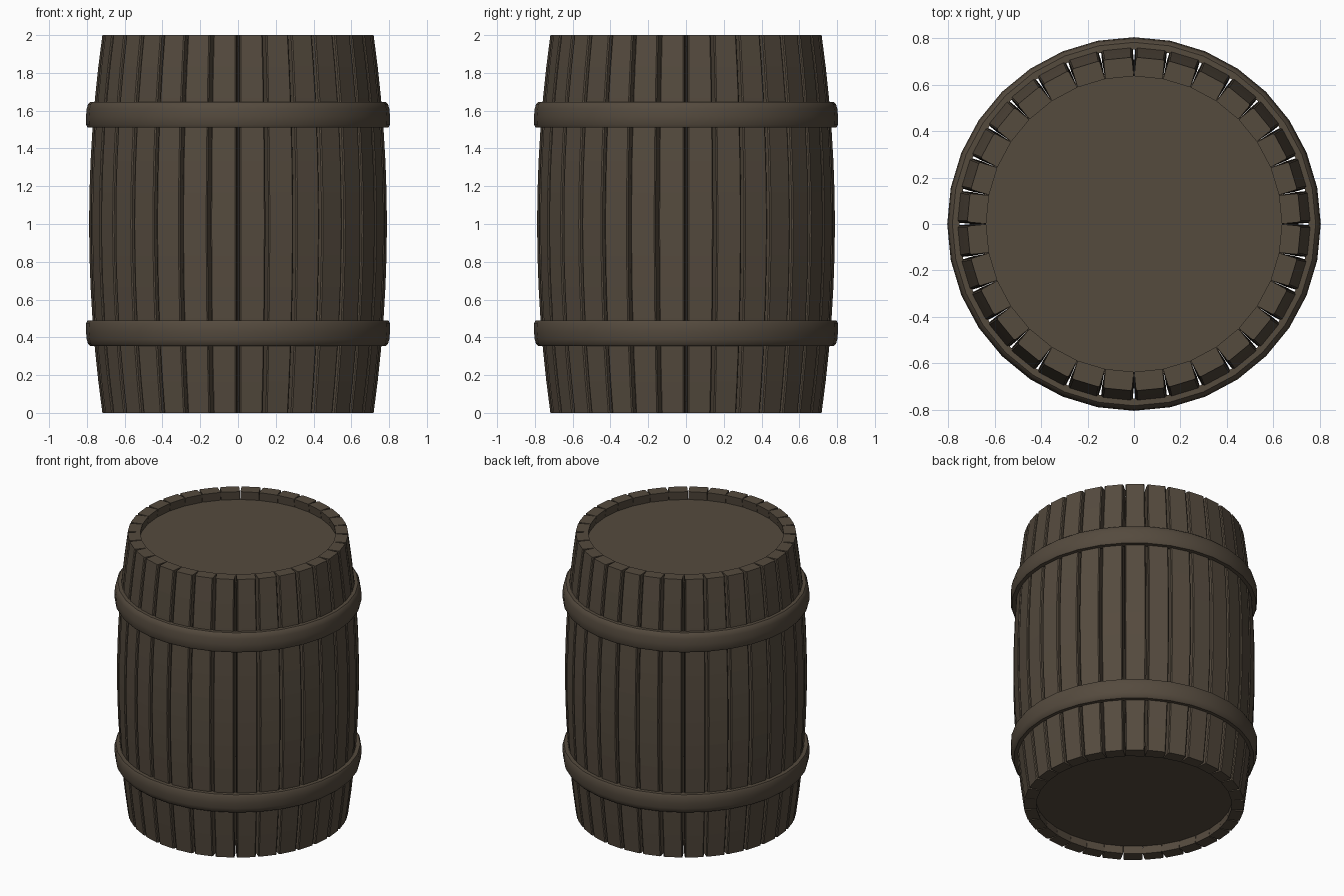
import bpy, bmesh, math
from mathutils import Matrix

if "Cube" in bpy.data.objects:
    bpy.data.objects.remove(bpy.data.objects["Cube"])

SIDES = 32
STEP = 2 * math.pi / SIDES

wood = bpy.data.materials.new("dark brown wood")
wood.diffuse_color = (0.090, 0.069, 0.048, 1)
wood.use_nodes = True
wood.node_tree.nodes["Principled BSDF"].inputs["Base Color"].default_value = wood.diffuse_color


def finish(name, bm):
    bmesh.ops.recalc_face_normals(bm, faces=bm.faces)
    mesh = bpy.data.meshes.new(name)
    bm.to_mesh(mesh)
    bm.free()
    obj = bpy.data.objects.new(name, mesh)
    bpy.context.collection.objects.link(obj)
    mesh.materials.append(wood)
    return obj


def bulge(z):
    # outer face distance of the staves at height z
    return 0.786 - 0.070 * (z - 1) ** 2


# staves: bowed planks with narrow wedge gaps between their outer edges
def add_stave(bm, angle, rows=12):
    rot = Matrix.Rotation(angle, 4, 'Z')
    rings = []
    for i in range(rows + 1):
        z = 2 * i / rows
        out = bulge(z)
        inn = out - 0.082
        wi = inn * math.tan(STEP / 2) - 0.001
        wo = out * math.tan(STEP / 2) - 0.009
        ch = 0.006
        section = [(inn, -wi), (out - ch, -wo), (out, -wo + ch),
                   (out, wo - ch), (out - ch, wo), (inn, wi)]
        rings.append([bm.verts.new(rot @ Matrix.Translation((x, y, z)).translation)
                      for x, y in section])
    n = len(rings[0])
    for a, b in zip(rings, rings[1:]):
        for k in range(n):
            bm.faces.new((a[k], a[(k + 1) % n], b[(k + 1) % n], b[k]))
    bm.faces.new(rings[0])
    bm.faces.new(rings[-1])


bm = bmesh.new()
for i in range(SIDES):
    add_stave(bm, (i + 0.5) * STEP)
finish("staves", bm)


# hoops: rounded band profile turned round the barrel, mirrored about mid height
def hoop(name, flip):
    profile = [(0.752, 1.512), (0.797, 1.512), (0.804, 1.525), (0.805, 1.57),
               (0.801, 1.61), (0.794, 1.635), (0.783, 1.646), (0.752, 1.646)]
    bm = bmesh.new()
    rings = []
    for i in range(SIDES):
        a = i * STEP
        rings.append([bm.verts.new((r * math.cos(a), r * math.sin(a), 2 - z if flip else z))
                      for r, z in profile])
    n = len(profile)
    for i in range(SIDES):
        a, b = rings[i], rings[(i + 1) % SIDES]
        for k in range(n):
            bm.faces.new((a[k], b[k], b[(k + 1) % n], a[(k + 1) % n]))
    obj = finish(name, bm)
    bpy.ops.object.select_all(action='DESELECT')
    obj.select_set(True)
    bpy.context.view_layer.objects.active = obj
    bpy.ops.object.shade_smooth_by_angle(angle=math.radians(40))


hoop("upper_hoop", False)
hoop("lower_hoop", True)

# end discs, recessed inside the stave rims
for name, z in (("top_lid", 1.925), ("bottom_lid", 0.075)):
    bm = bmesh.new()
    bmesh.ops.create_cone(bm, cap_ends=True, segments=SIDES, radius1=0.66,
                          radius2=0.66, depth=0.03,
                          matrix=Matrix.Translation((0, 0, z)))
    finish(name, bm)
